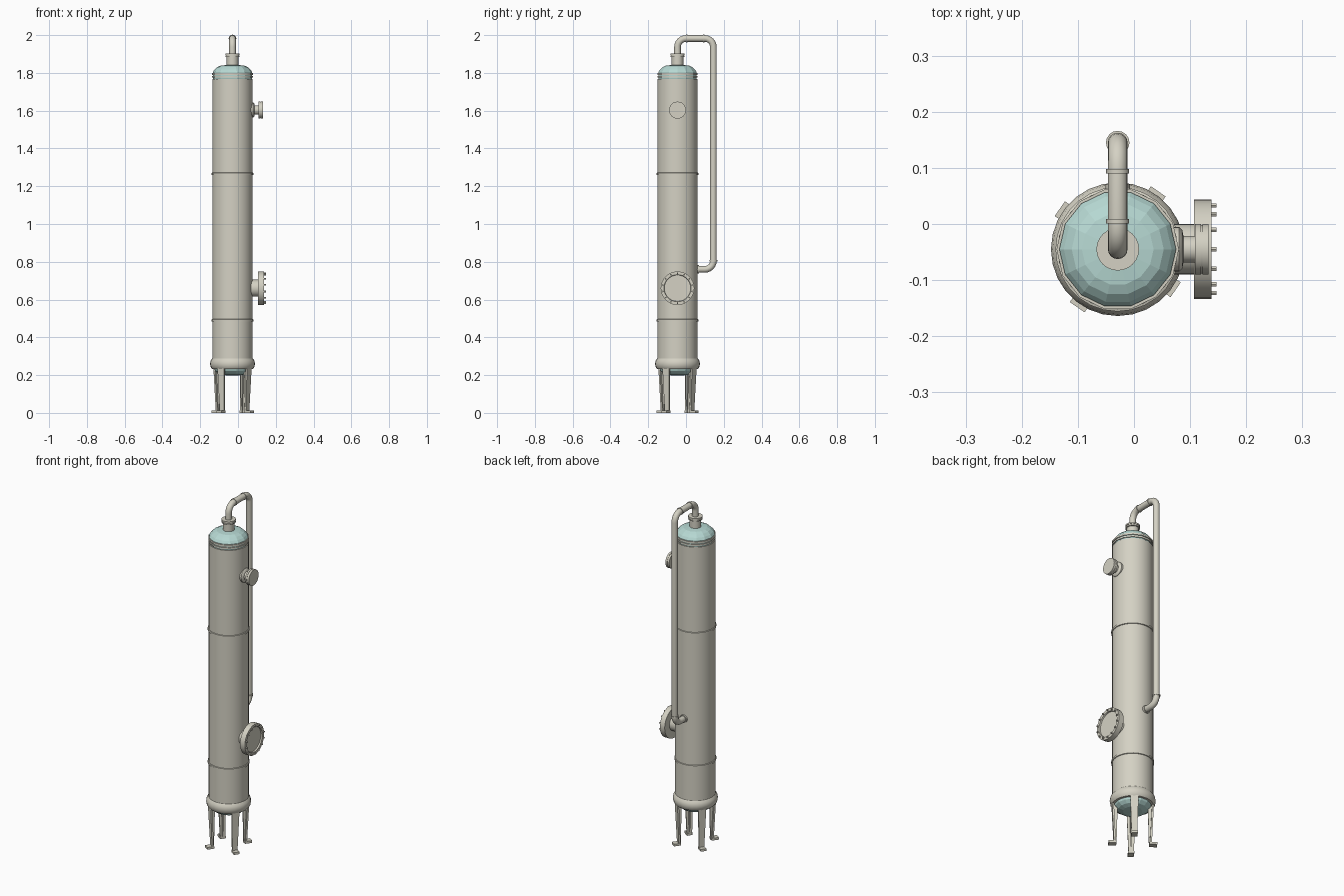
import bpy, bmesh, math
from mathutils import Vector, Matrix

if "Cube" in bpy.data.objects:
    bpy.data.objects.remove(bpy.data.objects["Cube"])

CX, CY, R = -0.029, -0.045, 0.107


def material(name, col):
    m = bpy.data.materials.new(name)
    m.diffuse_color = (*col, 1)
    m.use_nodes = True
    m.node_tree.nodes["Principled BSDF"].inputs["Base Color"].default_value = m.diffuse_color
    return m


CREAM = material("cream paint", (0.66, 0.64, 0.55))
TEAL = material("pale teal", (0.47, 0.69, 0.65))


def finish(name, bm, mat, smooth=35):
    bmesh.ops.recalc_face_normals(bm, faces=bm.faces)
    me = bpy.data.meshes.new(name)
    bm.to_mesh(me)
    bm.free()
    me.materials.append(mat)
    ob = bpy.data.objects.new(name, me)
    bpy.context.collection.objects.link(ob)
    if smooth:
        bpy.ops.object.select_all(action='DESELECT')
        ob.select_set(True)
        bpy.context.view_layer.objects.active = ob
        bpy.ops.object.shade_smooth_by_angle(angle=math.radians(smooth))
    return ob


def lathe(name, prof, mat, sides=24, origin=(CX, CY, 0), axis='Z', smooth=35):
    """Revolve (radius, height) points; axis X lays the part on its side."""
    bm = bmesh.new()
    rings = []
    for r, h in prof:
        if r < 1e-6:
            rings.append([bm.verts.new((0, 0, h))] * sides)
        else:
            rings.append([bm.verts.new((r * math.cos(2 * math.pi * i / sides),
                                        r * math.sin(2 * math.pi * i / sides), h))
                          for i in range(sides)])
    for a, b in zip(rings, rings[1:]):
        for i in range(sides):
            j = (i + 1) % sides
            vs = list(dict.fromkeys((a[i], a[j], b[j], b[i])))
            if len(vs) > 2:
                bm.faces.new(vs)
    if axis == 'X':
        bm.transform(Matrix.Rotation(math.pi / 2, 4, 'Y'))
    elif axis == 'Y':
        bm.transform(Matrix.Rotation(-math.pi / 2, 4, 'X'))
    bm.transform(Matrix.Translation(origin))
    return finish(name, bm, mat, smooth)


def disc(name, r, h0, h1, **kw):
    return lathe(name, [(0, h0), (r, h0), (r, h1), (0, h1)], CREAM, **kw)


# Column shell and its seam bands
lathe("column_shell", [(0, 0.24), (R, 0.24), (R, 1.768), (0, 1.768)], CREAM, 28)
for i, z in enumerate((0.49, 1.265)):
    lathe(f"seam_band_{i + 1}", [(R - .004, z - .008), (R + .004, z - .005),
                                 (R + .004, z + .005), (R - .004, z + .008)], CREAM, 28)

# Rounded base ring
lathe("base_ring", [(0.095, 0.232), (0.108, 0.232), (0.116, 0.243), (0.119, 0.26),
                    (0.116, 0.277), (0.106, 0.29)], CREAM, 28, smooth=50)

# Teal domed ends, faceted
lathe("bottom_dome", [(0.1, 0.24), (0.092, 0.222), (0.075, 0.208), (0.05, 0.2), (0, 0.197)],
      TEAL, 14, smooth=0)
lathe("top_dome", [(0.1, 1.76), (0.104, 1.77), (0.104, 1.805), (0.096, 1.817), (0.082, 1.83),
                   (0.064, 1.838), (0.03, 1.842), (0, 1.842)], TEAL, 14, smooth=0)
# Clamp rings under the top dome
for i, (z0, z1) in enumerate(((1.776, 1.784), (1.79, 1.8))):
    lathe(f"clamp_ring_{i + 1}", [(0.1, z0), (0.109, z0), (0.109, z1), (0.1, z1)], CREAM, 14)

# Top outlet nozzle
lathe("top_nozzle", [(0.031, 1.83), (0.031, 1.885), (0.038, 1.885), (0.038, 1.891),
                     (0.035, 1.891), (0.035, 1.895), (0.038, 1.895), (0.038, 1.903),
                     (0, 1.903)], CREAM)

# Overhead pipe with rounded elbows
PY, ZT, ZB, PR, BEND = 0.145, 1.982, 0.76, 0.0175, 0.045


def rounded_path(pts, rad, steps=6):
    out = [pts[0]]
    for p, c, n in zip(pts, pts[1:], pts[2:]):
        d0, d1 = (p - c).normalized(), (n - c).normalized()
        ctr = c + (d0 + d1) * rad
        for k in range(steps + 1):
            t = math.pi / 2 * k / steps
            out.append(ctr - d1 * rad * math.cos(t) - d0 * rad * math.sin(t))
    return out + [pts[-1]]


def pipe(name, pts, r, sides=16):
    bm = bmesh.new()
    prev = None
    for i, p in enumerate(pts):
        t = (pts[min(i + 1, len(pts) - 1)] - pts[max(i - 1, 0)]).normalized()
        side = Vector((1, 0, 0))
        up = t.cross(side)
        ring = [bm.verts.new(p + side * r * math.cos(2 * math.pi * k / sides)
                             + up * r * math.sin(2 * math.pi * k / sides)) for k in range(sides)]
        if prev:
            for k in range(sides):
                j = (k + 1) % sides
                bm.faces.new((prev[k], prev[j], ring[j], ring[k]))
        prev = ring
    return finish(name, bm, CREAM, 40)


corners = [Vector((CX, y, z)) for y, z in
           ((CY, 1.89), (CY, ZT), (PY, ZT), (PY, ZB), (CY + R - .01, ZB))]
pipe("overhead_pipe", rounded_path(corners, BEND), PR)
for i, y in enumerate((0.005, 0.094)):
    disc(f"pipe_collar_{i + 1}", 0.0205, -.004, .004, sides=16, origin=(CX, y, ZT), axis='Y')
disc("lower_pipe_collar", 0.021, 0.802, 0.81, sides=16, origin=(CX, PY, 0))
disc("pipe_inlet_flange", 0.022, 0, 0.014, sides=16, origin=(CX, CY + R - .006, ZB), axis='Y')

# Upper side nozzle with blind flange (heights run along +x)
lathe("upper_nozzle", [(0.04, 0.066), (0.04, 0.08), (0.034, 0.086), (0.024, 0.088),
                       (0.024, 0.109), (0.045, 0.109), (0.045, 0.119), (0.043, 0.119),
                       (0.043, 0.122), (0.045, 0.122), (0.045, 0.133), (0, 0.133)],
      CREAM, origin=(0, CY, 1.603), axis='X')

# Manway: neck, flange with shallow recessed cover, bolts
MZ = 0.66
lathe("manway", [(0.045, 0.05), (0.045, 0.107), (0.089, 0.107), (0.089, 0.138), (0.072, 0.138),
                 (0.070, 0.130), (0, 0.130)], CREAM, 28, origin=(0, CY, MZ), axis='X')
for i in range(14):
    a = 2 * math.pi * (i + .5) / 14
    disc(f"manway_bolt_{i + 1}", 0.0045, 0.135, 0.147, sides=6, axis='X',
         origin=(0, CY + .08 * math.cos(a), MZ + .08 * math.sin(a)))


# Four tapered legs with outward feet
def tapered(bm, r0, r1, w, z, R0, R1, W, Z):
    """Block from (radial r0..r1, half width w) at z to (R0..R1, W) at Z."""
    lo = [bm.verts.new(v) for v in ((r0, -w, z), (r1, -w, z), (r1, w, z), (r0, w, z))]
    hi = [bm.verts.new(v) for v in ((R0, -W, Z), (R1, -W, Z), (R1, W, Z), (R0, W, Z))]
    bm.faces.new(lo)
    bm.faces.new(hi)
    for i in range(4):
        j = (i + 1) % 4
        bm.faces.new((lo[i], lo[j], hi[j], hi[i]))


for i in range(4):
    bm = bmesh.new()
    tapered(bm, 0.088, 0.098, 0.014, 0.0, 0.1, 0.109, 0.022, 0.25)
    tapered(bm, 0.084, 0.098, 0.004, 0.0, 0.078, 0.102, 0.005, 0.25)
    tapered(bm, 0.086, 0.126, 0.016, 0.0, 0.086, 0.126, 0.016, 0.013)
    bm.transform(Matrix.Translation((CX, CY, 0)) @
                 Matrix.Rotation(math.radians(55 + 90 * i), 4, 'Z'))
    finish(f"leg_{i + 1}", bm, CREAM, 0)
